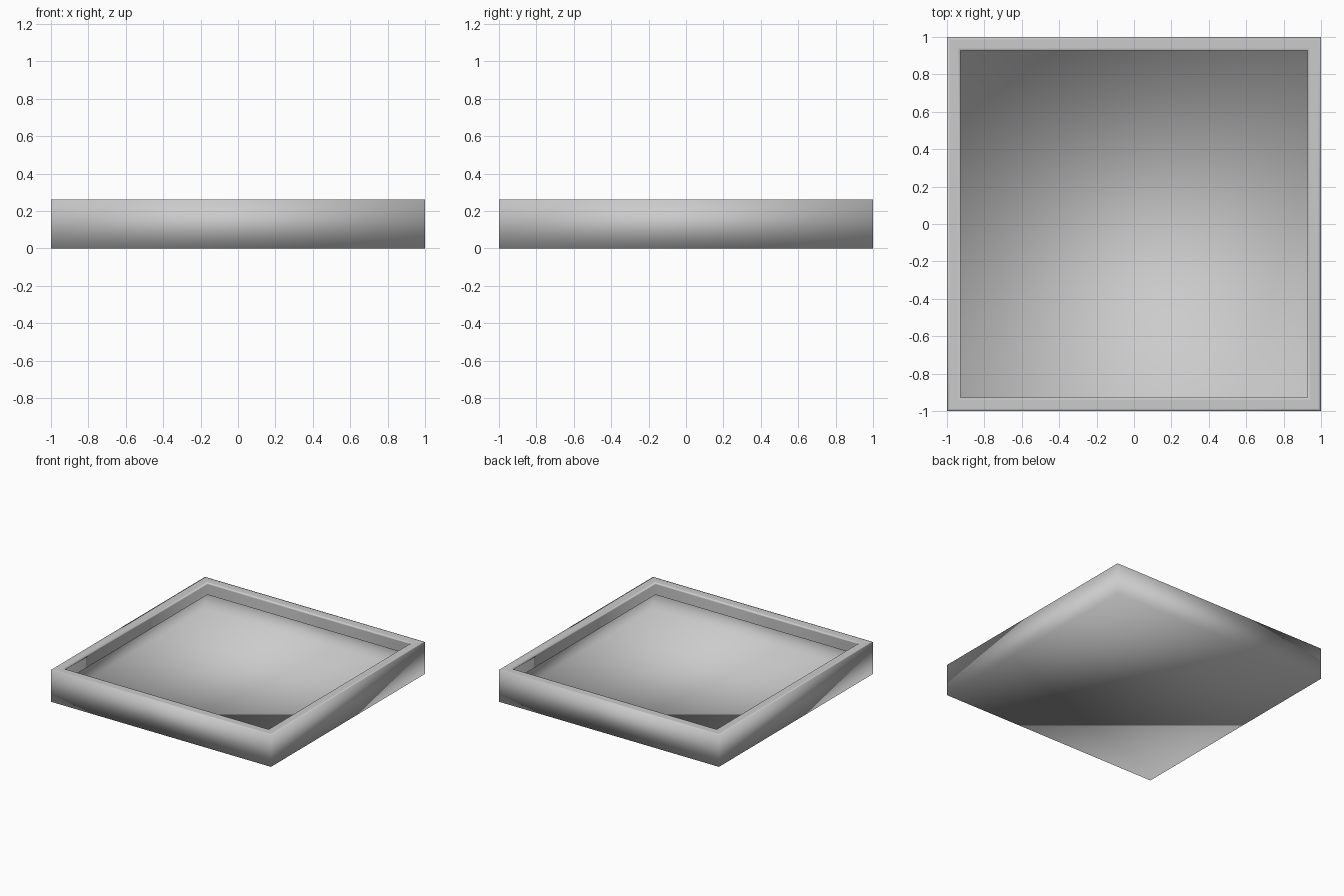
import bpy, bmesh

if "Cube" in bpy.data.objects:
    bpy.data.objects.remove(bpy.data.objects["Cube"])

H, RIM, LIP, S = 0.262, 0.072, 0.1, 0.015   # S: distance of supporting loops from edges
IN = 1 - RIM

# Square rings (half width, height): outer wall, rim, short lip hanging inside
rings = [(1, 0), (1, H), (1 - S, H), (IN + S, H), (IN, H), (IN, H - S), (IN, H - LIP)]

bm = bmesh.new()
loops = [[bm.verts.new((x * r, y * r, z)) for x, y in ((-1, -1), (1, -1), (1, 1), (-1, 1))]
         for r, z in rings]
# Walls, rim and lip between neighbouring rings
for a, b in zip(loops, loops[1:]):
    for i in range(4):
        j = (i + 1) % 4
        bm.faces.new((a[i], a[j], b[j], b[i]))
# Thin bottom sheet, seen from both sides
bm.faces.new(loops[0][::-1])
# Soft shading runs across every edge
for f in bm.faces:
    f.smooth = True
mesh = bpy.data.meshes.new("tray")
bm.to_mesh(mesh)
bm.free()
bpy.context.collection.objects.link(bpy.data.objects.new("tray", mesh))
